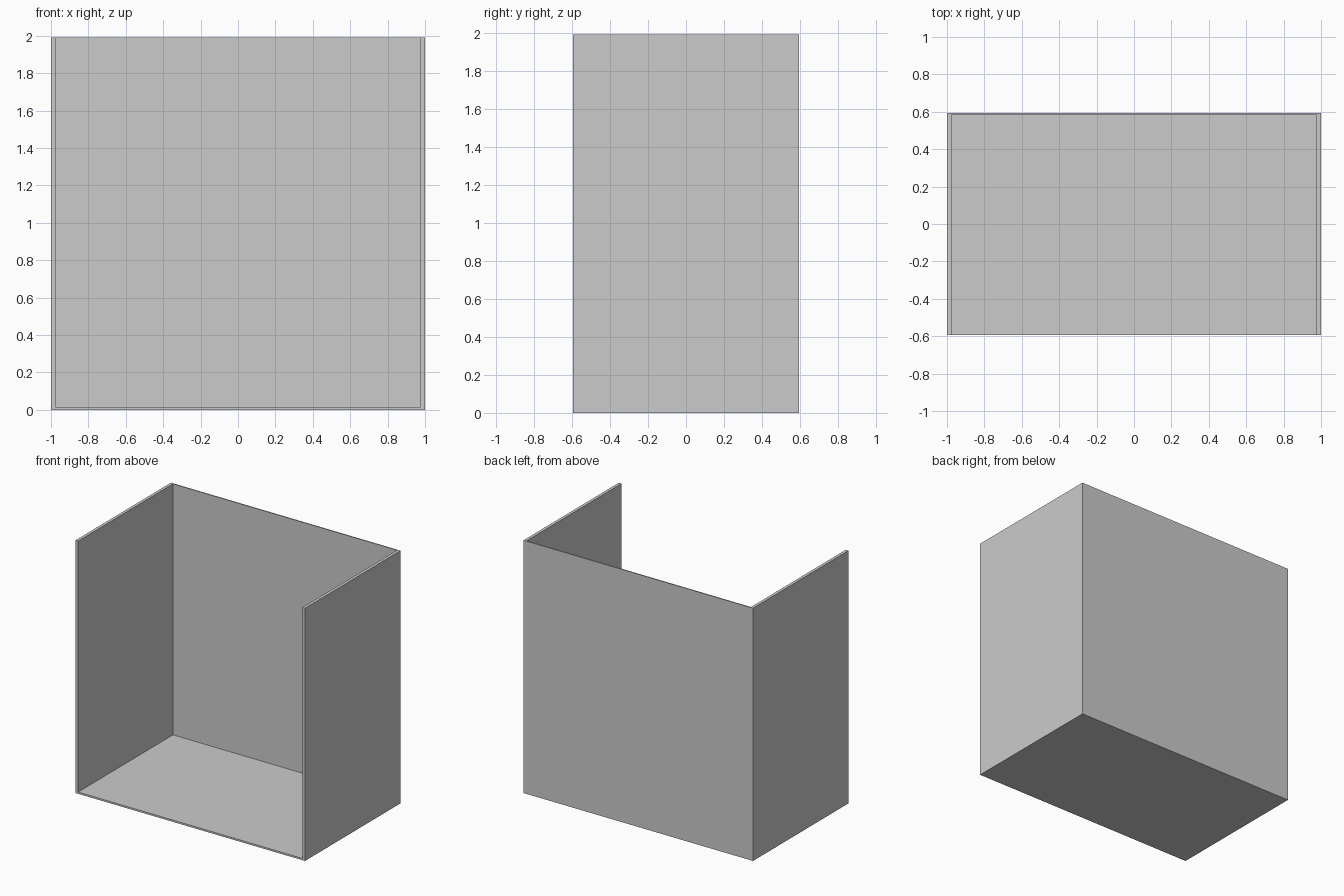
import bpy

if "Cube" in bpy.data.objects:
    bpy.data.objects.remove(bpy.data.objects["Cube"])

W, D, H = 2.0, 1.188, 1.99            # overall size
SIDE, BACK, FLOOR = 0.024, 0.009, 0.014  # panel thicknesses


def box(name, lo, hi):
    centre = [(a + b) / 2 for a, b in zip(lo, hi)]
    bpy.ops.mesh.primitive_cube_add(size=1, location=centre)
    ob = bpy.context.object
    ob.name = name
    ob.scale = [b - a for a, b in zip(lo, hi)]
    bpy.ops.object.transform_apply(location=True, rotation=False, scale=True)
    return ob


# Outer block of the cabinet
shell = box("open_cabinet_shell", (-W / 2, -D / 2, 0), (W / 2, D / 2, H))

# Hollow, open at the front and the top
cavity = box("cavity_cutter",
             (-W / 2 + SIDE, -D / 2 - 0.5, FLOOR),
             (W / 2 - SIDE, D / 2 - BACK, H + 0.5))
cavity.hide_render = True

cut = shell.modifiers.new("hollow", 'BOOLEAN')
cut.operation = 'DIFFERENCE'
cut.solver = 'EXACT'
cut.object = cavity
bpy.context.view_layer.objects.active = shell
bpy.ops.object.modifier_apply(modifier=cut.name)
bpy.data.objects.remove(cavity)
